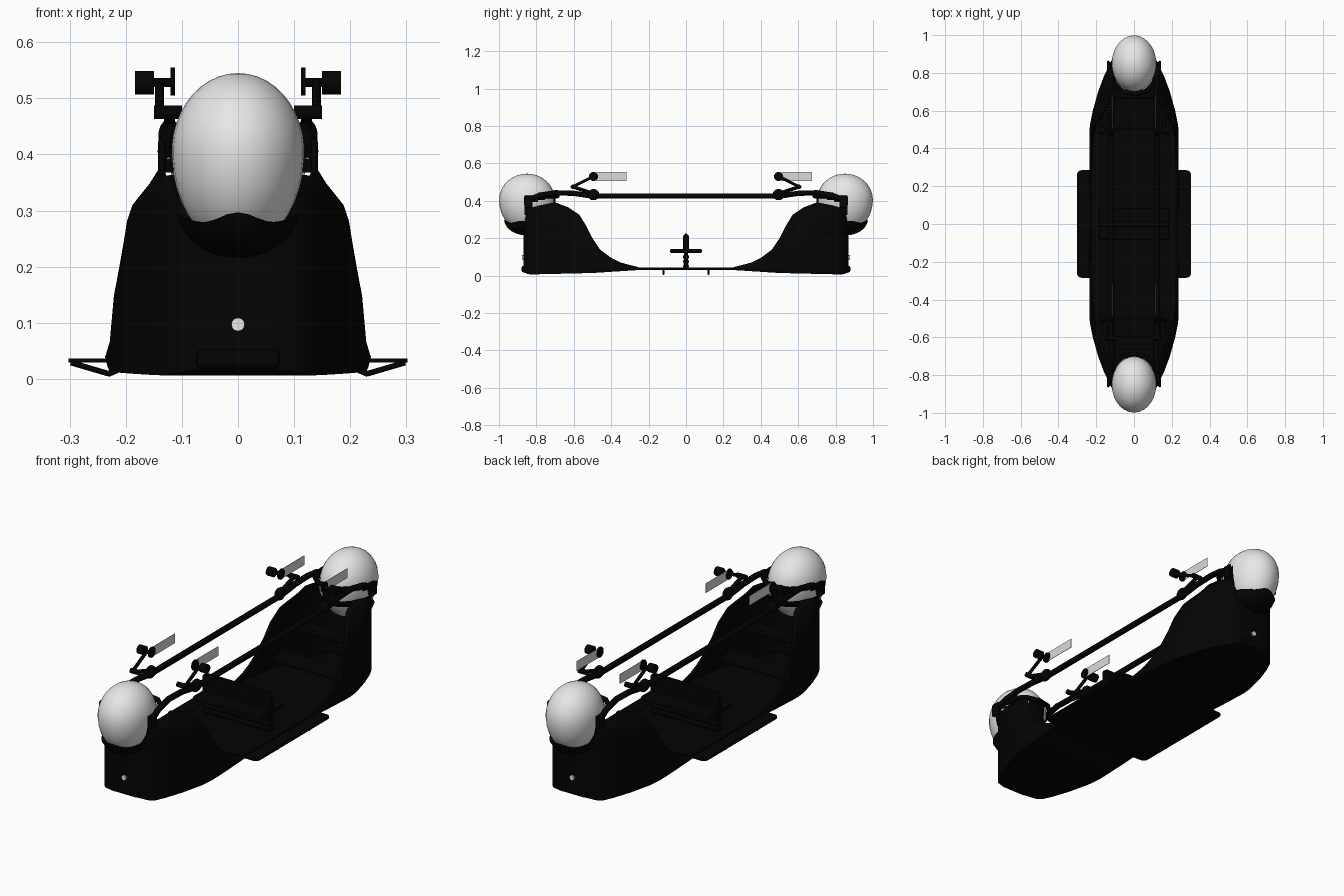
import bpy, bmesh, math
from mathutils import Matrix, Vector

cube = bpy.data.objects.get("Cube")
if cube:
    bpy.data.objects.remove(cube)


def material(name, v):
    m = bpy.data.materials.new(name)
    m.use_nodes = True
    m.diffuse_color = (v, v, v, 1)
    m.node_tree.nodes["Principled BSDF"].inputs["Base Color"].default_value = (v, v, v, 1)
    return m


BLACK = material("black", 0.001)
WHITE = material("white", 0.8)
GREY = material("pale grey", 0.7)


def finish(bm, name, *mats, smooth=True):
    bmesh.ops.recalc_face_normals(bm, faces=bm.faces)
    me = bpy.data.meshes.new(name)
    bm.to_mesh(me)
    bm.free()
    for m in mats:
        me.materials.append(m)
    ob = bpy.data.objects.new(name, me)
    bpy.context.collection.objects.link(ob)
    if smooth:
        bpy.context.view_layer.objects.active = ob
        ob.select_set(True)
        bpy.ops.object.shade_smooth_by_angle(angle=math.radians(40))
        ob.select_set(False)
    return ob


def box(name, centre, size, mat=BLACK, bevel=0):
    bm = bmesh.new()
    bmesh.ops.create_cube(bm, size=1, matrix=Matrix.Translation(centre) @ Matrix.Diagonal((*size, 1)))
    if bevel:
        bmesh.ops.bevel(bm, geom=bm.edges[:], offset=bevel, segments=2, profile=.5, affect='EDGES')
    return finish(bm, name, mat, smooth=False)


def globe(centre, radii, seg=16, droop=1):
    """Ellipsoid whose lower half is lengthened by droop."""
    bm = bmesh.new()
    bmesh.ops.create_uvsphere(bm, u_segments=seg, v_segments=seg * 3 // 4, radius=1)
    for v in bm.verts:
        if v.co.z < 0:
            v.co.z *= droop
    bm.transform(Matrix.Translation(centre) @ Matrix.Diagonal((*radii, 1)))
    return bm


def rod(name, a, b, r, mat=BLACK):
    a, b = Vector(a), Vector(b)
    d = b - a
    bm = bmesh.new()
    bmesh.ops.create_cone(bm, cap_ends=True, segments=12, radius1=r, radius2=r, depth=d.length,
                          matrix=Matrix.Translation((a + b) / 2) @ d.to_track_quat('Z', 'Y').to_matrix().to_4x4())
    return finish(bm, name, mat)


def tube(name, points, r):
    cu = bpy.data.curves.new(name, 'CURVE')
    cu.dimensions = '3D'
    cu.bevel_depth, cu.bevel_resolution, cu.use_fill_caps = r, 2, True
    sp = cu.splines.new('POLY')
    sp.points.add(len(points) - 1)
    for p, co in zip(sp.points, points):
        p.co = (*co, 1)
    cu.materials.append(BLACK)
    ob = bpy.data.objects.new(name, cu)
    bpy.context.collection.objects.link(ob)


def lerp(table, t):
    for (a, u), (b, v) in zip(table, table[1:]):
        if t <= b:
            return u + (v - u) * max(0, t - a) / (b - a)
    return table[-1][1]


# Hull: open shell lofted along y, its rim sweeping up at both ends
RIM = [(0, .042), (.25, .044), (.35, .07), (.4, .095), (.46, .14), (.5, .2), (.53, .26),
       (.57, .325), (.63, .365), (.7, .392), (.76, .38), (.83, .362), (.87, .365)]
PLAN = [(0, .24), (.5, .238), (.6, .218), (.7, .19), (.78, .16), (.83, .135), (.85, .115), (.862, .09),
        (.868, .06)]
SIDE = [(0, .222), (.02, .232), (.04, .237), (.05, .23), (.15, .221), (.22, .207), (.28, .198),
        (.31, .188), (.345, .16), (.37, .138), (.42, .12)]
BASE = [(0, .03), (.25, .03), (.5, .014), (.84, .006), (.87, .018)]
ROWS = 14


def hull_section(y):
    d = abs(y)
    base, rim, plan = lerp(BASE, d), lerp(RIM, d), lerp(PLAN, d)
    half = []
    for i in range(ROWS + 1):
        z = base + (rim - base) * i / ROWS
        limit = lerp(SIDE, z)
        half.append((min(limit, plan, (limit ** -16 + plan ** -16) ** (-1 / 16) * 1.04), y, z))
    return [Vector(p) for p in reversed(half)] + [Vector((-x, y, z)) for x, y, z in half]


bm = bmesh.new()
half_y = sorted({p[0] for p in RIM + PLAN if p[0] != .87} | {.32, .43, .65, .74})
stations = [-y for y in reversed(half_y) if y > 0] + half_y
loops = [[bm.verts.new(p) for p in hull_section(y)] for y in stations]
for a, b in zip(loops, loops[1:]):
    for i in range(len(a) - 1):
        bm.faces.new((a[i], a[i + 1], b[i + 1], b[i]))
for loop in (loops[0], loops[-1]):
    for i in range(ROWS):
        bm.faces.new((loop[i], loop[i + 1], loop[-2 - i], loop[-1 - i]))
hull = finish(bm, "hull", BLACK)
mod = hull.modifiers.new("thickness", 'SOLIDIFY')
mod.thickness, mod.offset = .008, -1

for s, end in ((-1, "front"), (1, "back")):
    # Dome with a fuller lower half
    finish(globe((0, s * .85, .405), (.118, .149, .14), 28, 1.25), end + "_dome", WHITE)

    # Collar around the inner part of the dome, with a pale window on each side
    bm = globe((0, s * .85, .405), (.122, .153, .144), 64, 1.25)
    drop = []
    for f in bm.faces:
        c = f.calc_center_median()
        d = abs(c.y)
        if d > .87 or not .325 < c.z < .42:
            drop.append(f)
        elif .71 < d < .84 and .355 < c.z < .38 + (.84 - d) * .35 and abs(c.x) > .04:
            f.material_index = 1
    bmesh.ops.delete(bm, geom=drop, context='FACES')
    finish(bm, end + "_collar", BLACK, GREY)

    # Hood edge curving round the inner side of the dome
    arch = [(.118, .79, .418), (.1, .735, .425), (.06, .7, .425), (0, .688, .425)]
    tube(end + "_hood_edge", [(x, s * y, z) for x, y, z in arch]
         + [(-x, s * y, z) for x, y, z in reversed(arch[:-1])], .012)

    # Chin bowl under the dome, swept back into the nose
    bm = globe((0, s * .85, .3), (.108, .122, .085), 32)
    for v in bm.verts:
        v.co.z = min(v.co.z, .288 + .009 * math.cos(v.co.x * 50))
    inner = [f for f in bm.faces if abs(f.calc_center_median().y) < .85]
    bmesh.ops.delete(bm, geom=inner, context='FACES')
    finish(bm, end + "_chin", BLACK)

    # Bumper and lamp
    box(end + "_bumper", (0, s * .862, .035), (.15, .035, .035), bevel=.01)
    rod(end + "_lamp", (0, s * .855, .097), (0, s * .876, .097), .012, WHITE)

    # Cockpit bench and instrument panel inside each end
    box(end + "_bench", (0, s * .55, .1), (.34, .1, .03), bevel=.01)
    box(end + "_dashboard", (0, s * .7, .19), (.3, .07, .03), bevel=.01)

    for x, side in ((-1, "right"), (1, "left")):
        tag = end + "_" + side
        # Bracket holding the rail beside the dome
        box(tag + "_bracket", (x * .136, s * .842, .395), (.013, .045, .065), bevel=.005)
        box(tag + "_bracket_foot", (x * .124, s * .842, .38), (.03, .03, .025))
        # Jointed mirror arm with its knob, mount plate and blade
        finish(globe((x * .122, s * .495, .433), (.02, .032, .03)), tag + "_clamp", BLACK)
        rod(tag + "_lower_arm", (x * .122, s * .5, .44), (x * .122, s * .605, .475), .01)
        rod(tag + "_cross_arm", (x * .1, s * .605, .475), (x * .15, s * .605, .475), .012)
        rod(tag + "_upper_arm", (x * .14, s * .605, .475), (x * .14, s * .5, .528), .008)
        rod(tag + "_knob_shaft", (x * .115, s * .495, .528), (x * .16, s * .495, .528), .008)
        rod(tag + "_knob", (x * .15, s * .495, .528), (x * .184, s * .495, .528), .021)
        rod(tag + "_mount", (x * .112, s * .495, .53), (x * .12, s * .495, .53), .025)
        box(tag + "_blade", (x * .116, s * .495 + .095, .53), (.002, .165, .046), GREY)
        # Slanted strut carrying the running board
        rod(tag + "_strut_low", (x * .2, s * .12, .022), (x * .232, s * .12, .008), .005)
        rod(tag + "_strut", (x * .23, s * .12, .009), (x * .298, s * .12, .029), .005)

for x, side in ((-1, "right"), (1, "left")):
    # Long hand rail bending down to the brackets
    rail = [(.13, .84, .405), (.123, .78, .43), (.117, .7, .443), (.117, .6, .44), (.12, .5, .425)]
    pts = [(x * a, -b, c) for a, b, c in rail] + [(x * a, b, c) for a, b, c in reversed(rail)]
    tube(side + "_rail", pts, .014)

    # Running board: thin plate with rounded outer corners
    bm = bmesh.new()
    bmesh.ops.create_cube(bm, size=1, matrix=Matrix.Translation((x * .268, 0, .033))
                          @ Matrix.Diagonal((.068, .57, .007, 1)))
    corners = [e for e in bm.edges if abs(e.verts[0].co.z - e.verts[1].co.z) > .001
               and abs(e.verts[0].co.x) > .28]
    bmesh.ops.bevel(bm, geom=corners, offset=.025, segments=4, profile=.5, affect='EDGES')
    finish(bm, side + "_running_board", BLACK, smooth=False)

# Double bench in the middle, back to back
box("seat_back", (0, 0, .17), (.37, .03, .1), bevel=.01)
box("seat_back_cap", (0, 0, .21), (.35, .018, .03), bevel=.006)
box("seat_cushion", (0, 0, .132), (.37, .17, .022), bevel=.008)
box("seat_support", (0, 0, .085), (.35, .024, .11))
for z in (.05, .075, .1):
    rod("seat_support_bead", (-.176, 0, z), (.176, 0, z), .016)
